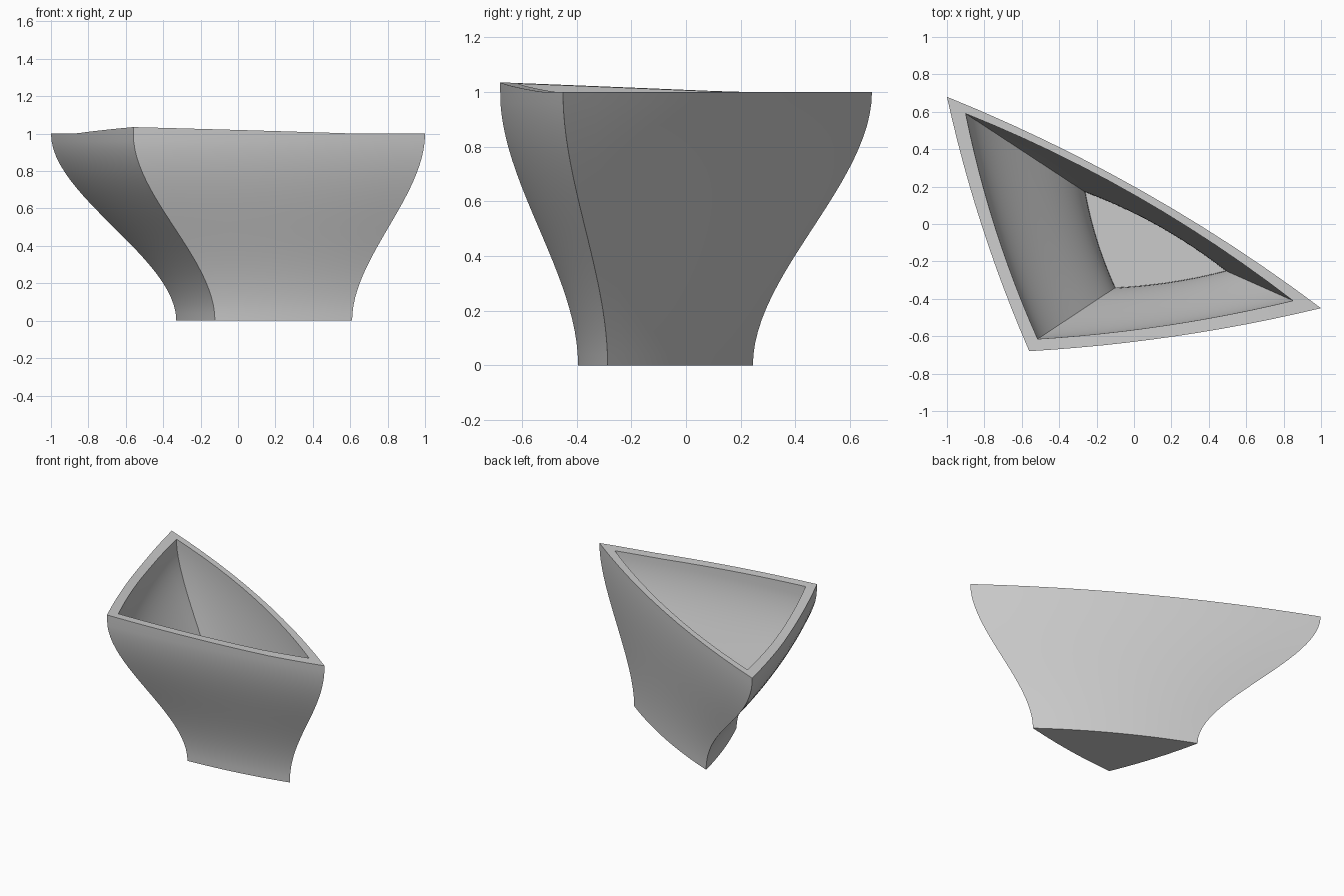
import bpy
import bmesh
import math
from mathutils import Vector

if "Cube" in bpy.data.objects:
    bpy.data.objects.remove(bpy.data.objects["Cube"], do_unlink=True)

SIDE_STEPS = 12
LEVELS = 24
FLOOR = 0.05


def make_material(name, value):
    mat = bpy.data.materials.new(name)
    mat.use_nodes = True
    colour = (value, value, value, 1)
    mat.diffuse_color = colour
    mat.node_tree.nodes["Principled BSDF"].inputs["Base Color"].default_value = colour
    return mat


def outline(corners, bulges):
    """Three-cornered loop whose sides bow outwards."""
    points = []
    for i, bulge in enumerate(bulges):
        a, b = Vector(corners[i]), Vector(corners[(i + 1) % 3])
        side = (b - a).normalized()
        outward = Vector((side.y, -side.x))
        for k in range(SIDE_STEPS):
            t = k / SIDE_STEPS
            points.append(a.lerp(b, t) + outward * bulge * 4 * t * (1 - t))
    return points


def rim_lift(p):
    """Raise of the rim towards the front right corner."""
    d = (p - Vector((-0.85, 0.17))).dot(Vector((-0.425, -0.906)))
    return 0.035 * max(0, d / 0.646)


def wall_rings(bm, low, high, base):
    """Stack of loops swept along an S-shaped flare."""
    rings = []
    for j in range(LEVELS + 1):
        t = j / LEVELS
        flare = t * t * (3 - 2 * t)
        ring = []
        for p, q in zip(low, high):
            xy = p.lerp(q, flare)
            z = base + (1 - base) * t
            if j == LEVELS:
                z += rim_lift(xy)
            ring.append(bm.verts.new((xy.x, xy.y, z)))
        rings.append(ring)
    return rings


# Corner order: back right, front right, front left
outer_high = outline([(-1, 0.68), (-0.56, -0.68), (1, -0.45)], [0.035, 0.035, 0.075])
outer_low = [p * 0.47 + Vector((0.14, -0.075)) for p in outer_high]
inner_high = outline([(-0.9, 0.59), (-0.515, -0.615), (0.85, -0.41)], [0.035, 0.03, 0.07])
inner_low = outline([(-0.26, 0.17), (-0.1, -0.34), (0.49, -0.25)], [0.017, 0.015, 0.033])

# Planter shell: outer wall, rim, inner wall, floor and underside
bm = bmesh.new()
rings = wall_rings(bm, outer_low, outer_high, 0)
rings += reversed(wall_rings(bm, inner_low, inner_high, FLOOR))
for lower, upper in zip(rings, rings[1:]):
    n = len(lower)
    for i in range(n):
        k = (i + 1) % n
        bm.faces.new((lower[i], lower[k], upper[k], upper[i]))
bm.faces.new(list(reversed(rings[0])))
bm.faces.new(rings[-1])
bmesh.ops.recalc_face_normals(bm, faces=bm.faces[:])

mesh = bpy.data.meshes.new("planter_shell")
bm.to_mesh(mesh)
bm.free()
mesh.materials.append(make_material("light_grey", 0.6))
shell = bpy.data.objects.new("planter_shell", mesh)
bpy.context.collection.objects.link(shell)

bpy.ops.object.select_all(action='DESELECT')
shell.select_set(True)
bpy.context.view_layer.objects.active = shell
bpy.ops.object.shade_smooth_by_angle(angle=math.radians(30))
